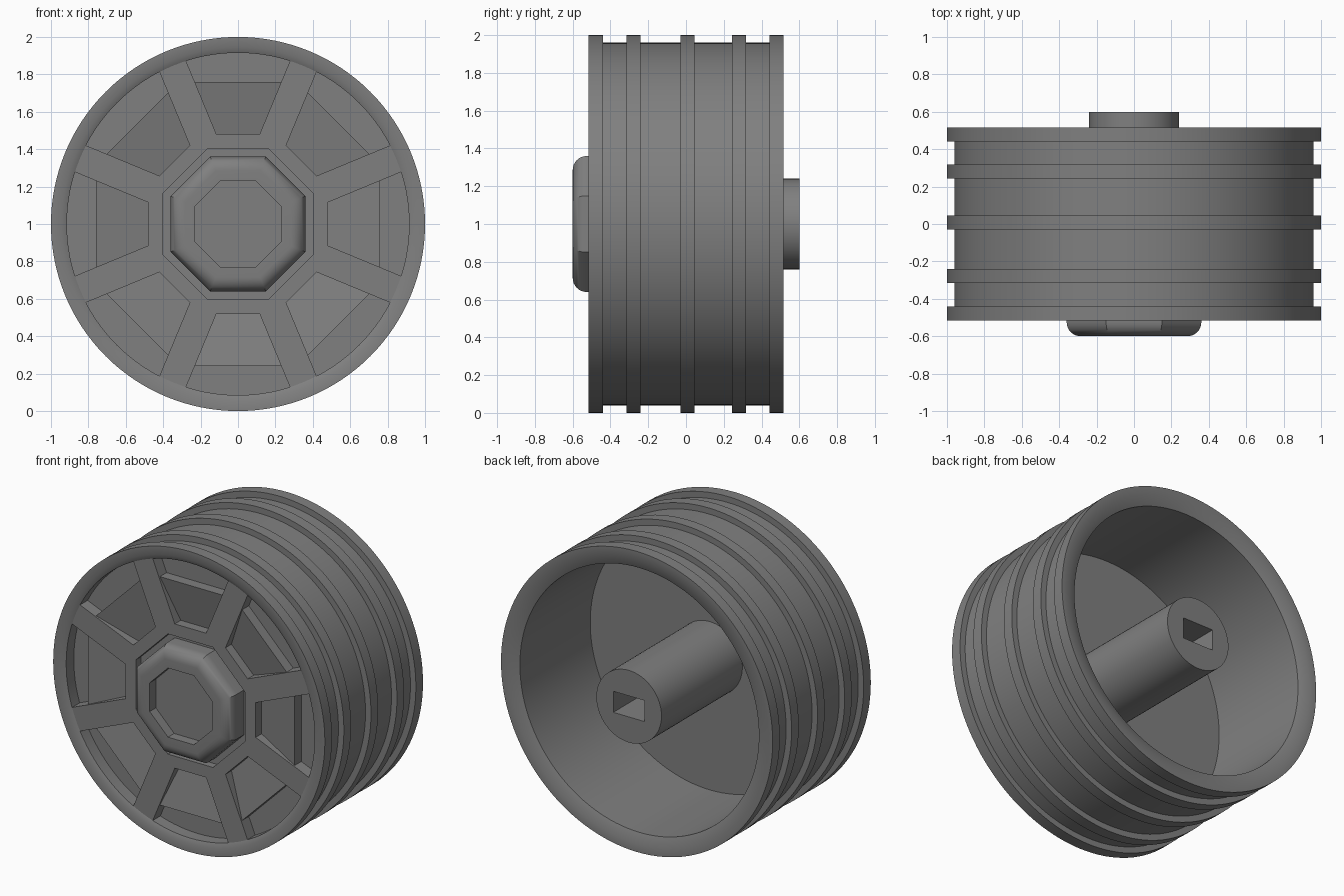
import bpy, bmesh
from math import sin, cos, tan, pi, radians

if "Cube" in bpy.data.objects:
    bpy.data.objects.remove(bpy.data.objects["Cube"])

CZ = 1.0  # axle height

# Dark grey plastic
dark = bpy.data.materials.new("dark_grey")
dark.diffuse_color = (0.215, 0.215, 0.215, 1)
dark.use_nodes = True
dark.node_tree.nodes["Principled BSDF"].inputs["Base Color"].default_value = dark.diffuse_color


def finish(name, bm, smooth=True):
    bmesh.ops.recalc_face_normals(bm, faces=bm.faces)
    me = bpy.data.meshes.new(name)
    bm.to_mesh(me)
    bm.free()
    me.materials.append(dark)
    ob = bpy.data.objects.new(name, me)
    bpy.context.collection.objects.link(ob)
    if smooth:
        bpy.ops.object.select_all(action='DESELECT')
        ob.select_set(True)
        bpy.context.view_layer.objects.active = ob
        bpy.ops.object.shade_smooth_by_angle(angle=radians(30))
    return ob


def lathe(name, profile, n, start=0.0, scale=1.0):
    """Spin (radius, y) points around the axle; radius 0 becomes a pole."""
    bm = bmesh.new()
    rings = []
    for r, y in profile:
        if r == 0:
            rings.append([bm.verts.new((0, y, CZ))] * n)
        else:
            rings.append([bm.verts.new((r * scale * cos(start + 2 * pi * i / n), y,
                                        CZ + r * scale * sin(start + 2 * pi * i / n)))
                          for i in range(n)])
    for a, b in zip(rings, rings[1:]):
        for i in range(n):
            j = (i + 1) % n
            vs = list(dict.fromkeys((a[i], a[j], b[j], b[i])))
            bm.faces.new(vs)
    return finish(name, bm)


def block(name, angle, inner, outer, back):
    """Radial block; inner/outer = (radius, half width, front y)."""
    bm = bmesh.new()
    ends = []
    for r, w, y in (inner, outer):
        ring = []
        for t, yy in ((-w, y), (w, y), (w, back), (-w, back)):
            x = r * cos(angle) - t * sin(angle)
            z = r * sin(angle) + t * cos(angle)
            ring.append(bm.verts.new((x, yy, CZ + z)))
        ends.append(ring)
    a, b = ends
    bm.faces.new(a)
    bm.faces.new(b)
    for i in range(4):
        j = (i + 1) % 4
        bm.faces.new((a[i], a[j], b[j], b[i]))
    return finish(name, bm, smooth=False)


# Rim: front dish, ribbed outside, open back cavity
profile = [(0, -0.42), (0.915, -0.42), (0.915, -0.50), (0.945, -0.515)]
for y0, y1 in ((-0.515, -0.44), (-0.315, -0.24), (-0.03, 0.045),
               (0.243, 0.318), (0.442, 0.517)):
    if y0 > -0.5:
        profile.append((0.96, y0))
    profile += [(1.0, y0), (1.0, y1)]
    if y1 < 0.5:
        profile.append((0.96, y1))
profile += [(0.945, 0.517), (0.88, 0.49), (0.88, -0.25), (0, -0.25)]
lathe("rim", profile, 128)

# Octagonal hub cap with groove, rounded boss and sunken centre
arc = [(0.285 + 0.075 * cos(a), -0.525 - 0.075 * sin(a))
       for a in (pi / 2 * i / 8 for i in range(9))]
cap = [(0, -0.40), (0.48, -0.40), (0.48, -0.50), (0.40, -0.50), (0.40, -0.45),
       (0.36, -0.45)] + arc + [(0.23, -0.60), (0.23, -0.535), (0, -0.535)]
lathe("hub_cap", cap, 8, pi / 8, 1 / cos(pi / 8))

# Spokes and the tilted panels between them
HALF = 0.077


def gap(r):
    return r * tan(pi / 8) - HALF / cos(pi / 8) + 0.02


for k in range(8):
    block(f"spoke_{k}", pi / 8 + k * pi / 4,
          (0.46, HALF, -0.50), (0.918, HALF, -0.50), -0.40)
    block(f"panel_{k}", k * pi / 4,
          (0.47, gap(0.47), -0.435), (0.76, gap(0.76), -0.490), -0.40)

# Axle sleeve with rectangular socket
sleeve = lathe("axle_sleeve", [(0, -0.30), (0.24, -0.30), (0.24, 0.60), (0, 0.60)], 64)
bpy.ops.mesh.primitive_cube_add(size=1, location=(0, 0.45, CZ))
cutter = bpy.context.object
cutter.name = "socket_cutter"
cutter.data.materials.append(dark)
cutter.scale = (0.23, 0.9, 0.14)
cutter.hide_render = True
cutter.display_type = 'WIRE'
cut = sleeve.modifiers.new("socket", 'BOOLEAN')
cut.operation = 'DIFFERENCE'
cut.solver = 'EXACT'
cut.object = cutter
